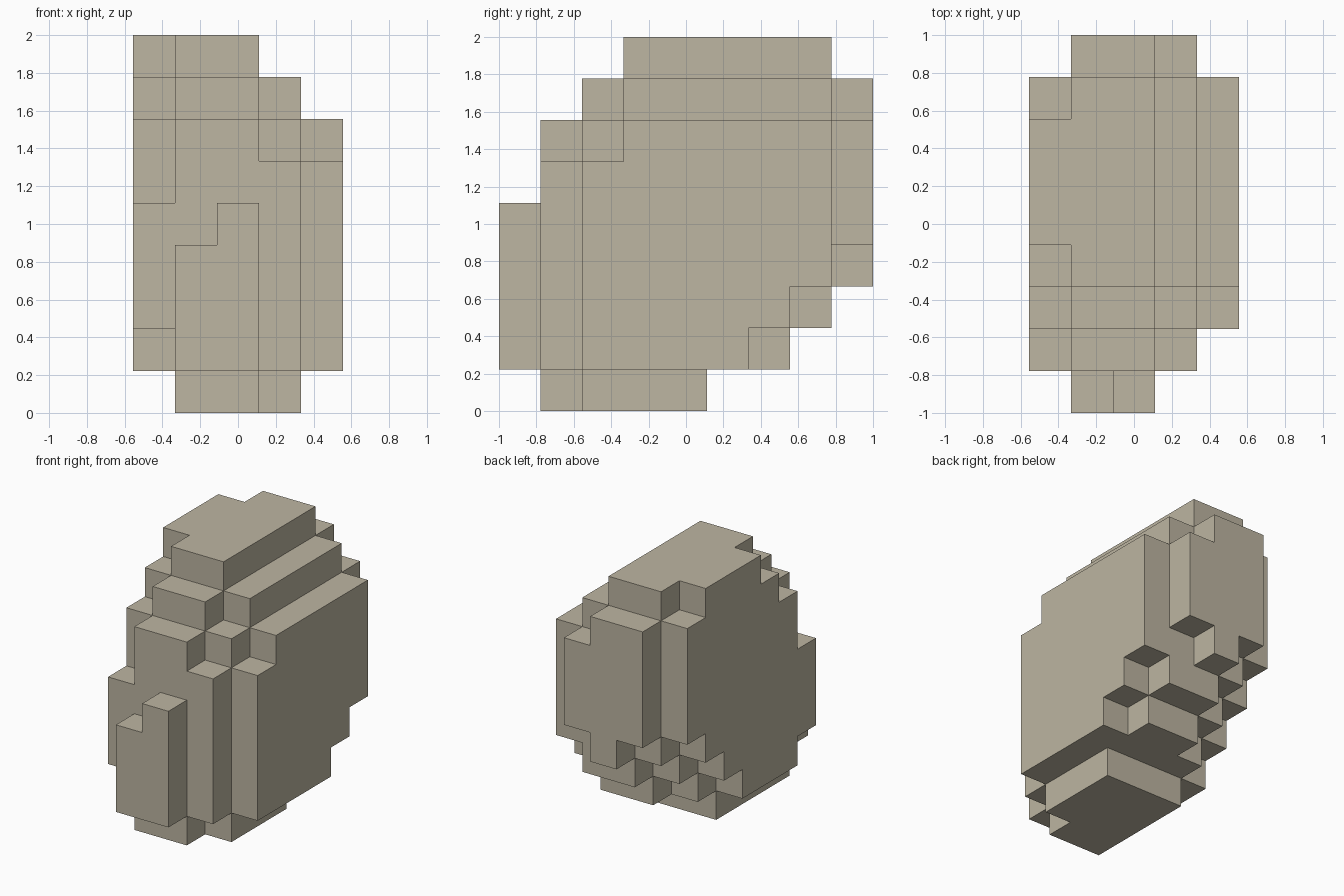
import bpy
import bmesh
from mathutils import Vector

cube = bpy.data.objects.get("Cube")
if cube:
    bpy.data.objects.remove(cube, do_unlink=True)

U = 2 / 9  # block size

# Stone colour
stone = bpy.data.materials.new("warm_grey_stone")
stone.use_nodes = True
colour = (0.51, 0.465, 0.36, 1)
stone.diffuse_color = colour
stone.node_tree.nodes["Principled BSDF"].inputs["Base Color"].default_value = colour
stone.node_tree.nodes["Principled BSDF"].inputs["Roughness"].default_value = 0.9

# Slices from front to back; each holds (bottom, top) of its five block columns
slices = [
    [None, (1, 4), (1, 5), None, None],
    [(2, 5), (0, 7), (0, 7), (1, 6), None],
    [(1, 7), (0, 8), (0, 8), (0, 7), (1, 6)],
    [(1, 8), (0, 9), (0, 9), (0, 8), (1, 7)],
    [(1, 9), (0, 9), (0, 9), (0, 8), (1, 7)],
    [(2, 9), (1, 9), (1, 9), (1, 8), (1, 7)],
    [(3, 9), (2, 9), (1, 9), (1, 8), (2, 7)],
    [(4, 8), (3, 9), (2, 9), (2, 8), (3, 7)],
    [None, (4, 8), (3, 8), (4, 7), None],
]
blocks = {(x, y, z)
          for y, row in enumerate(slices)
          for x, span in enumerate(row) if span
          for z in range(*span)}

# Skin the block volume: one quad wherever a block side is exposed
bm = bmesh.new()
corners = {}


def corner(p):
    key = tuple(round(c) for c in p)
    if key not in corners:
        corners[key] = bm.verts.new(((key[0] - 2.5) * U, (key[1] - 4.5) * U, key[2] * U))
    return corners[key]


for block in sorted(blocks):
    centre = Vector(block) + Vector((0.5, 0.5, 0.5))
    for axis in range(3):
        for sign in (-1, 1):
            n = Vector((0, 0, 0))
            n[axis] = sign
            if tuple(int(b + d) for b, d in zip(block, n)) in blocks:
                continue
            a = Vector((0, 0, 0))
            a[(axis + 1) % 3] = 1
            b = n.cross(a)
            bm.faces.new([corner(centre + (n + a * i + b * j) / 2)
                          for i, j in ((-1, -1), (1, -1), (1, 1), (-1, 1))])

mesh = bpy.data.meshes.new("blocky_boulder")
bm.to_mesh(mesh)
bm.free()
mesh.materials.append(stone)
boulder = bpy.data.objects.new("blocky_boulder", mesh)
bpy.context.collection.objects.link(boulder)
